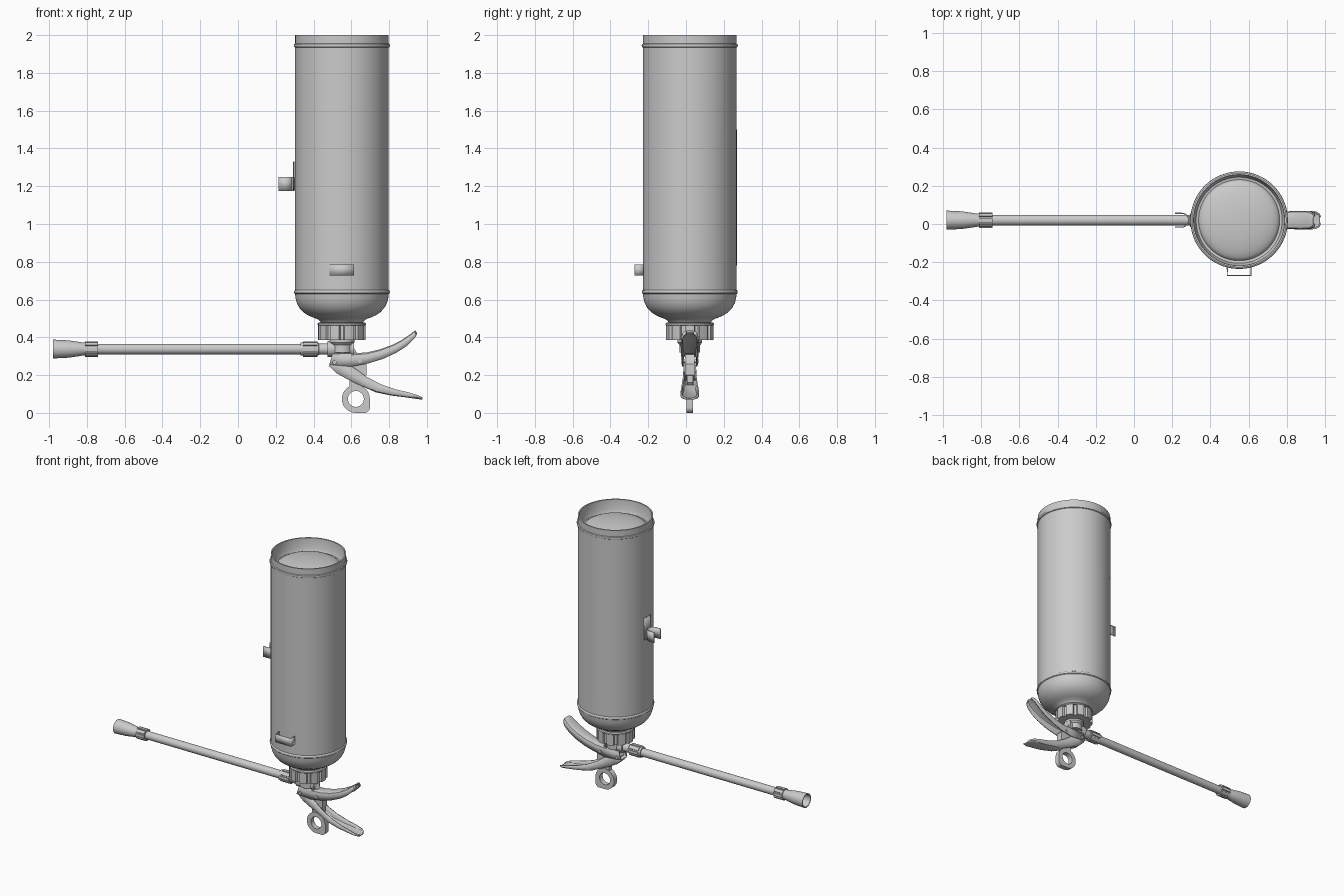
import bpy, bmesh
from math import sin, cos, pi, radians
from mathutils import Matrix, Vector

if "Cube" in bpy.data.objects:
    bpy.data.objects.remove(bpy.data.objects["Cube"])

CX, CY, R = 0.55, 0.02, 0.248        # tank axis and radius
HZ = 0.338                           # hose height
grey = bpy.data.materials.new("painted grey")
grey.diffuse_color = (0.6, 0.6, 0.6, 1)
grey.use_nodes = True
grey.node_tree.nodes["Principled BSDF"].inputs["Base Color"].default_value = grey.diffuse_color


def make(name, verts, faces, matrix=None):
    bm = bmesh.new()
    vs = [bm.verts.new(v) for v in verts]
    for f in faces:
        bm.faces.new([vs[i] for i in f])
    bmesh.ops.remove_doubles(bm, verts=bm.verts, dist=1e-6)
    bmesh.ops.recalc_face_normals(bm, faces=bm.faces)
    if matrix:
        bm.transform(matrix)
    me = bpy.data.meshes.new(name)
    bm.to_mesh(me)
    bm.free()
    me.materials.append(grey)
    ob = bpy.data.objects.new(name, me)
    bpy.context.collection.objects.link(ob)
    return ob


UP = Matrix.Translation((CX, CY, 0))
ALONG_X = Matrix.Translation((0, CY, HZ)) @ Matrix.Rotation(pi / 2, 4, 'Y')


def lathe(name, profile, matrix=UP, n=64):
    """Spin (radius, height) points around the local z axis."""
    m = len(profile)
    verts = [(r * cos(2 * pi * i / n), r * sin(2 * pi * i / n), z)
             for i in range(n) for r, z in profile]
    faces = []
    for i in range(n):
        a, b = i * m, (i + 1) % n * m
        for j in range(m - 1):
            faces.append((a + j, b + j, b + j + 1, a + j + 1))
    ob = make(name, verts, faces, matrix)
    return ob


def prism(name, pts, lo, hi, matrix=None):
    """Extrude a flat outline along local z."""
    n = len(pts)
    verts = [(x, y, z) for z in (lo, hi) for x, y in pts]
    faces = [tuple(range(n)), tuple(range(n, 2 * n))]
    faces += [(i, (i + 1) % n, n + (i + 1) % n, n + i) for i in range(n)]
    return make(name, verts, faces, matrix)


def gear(name, teeth, r_in, r_out, lo, hi, matrix=UP):
    """Ribbed grip ring."""
    pts = []
    for t in range(teeth):
        for f, r in ((-.32, r_out), (0, r_out), (.32, r_out), (.38, r_in), (.62, r_in)):
            a = 2 * pi * (t + f) / teeth
            pts.append((r * cos(a), r * sin(a)))
    return prism(name, pts, lo, hi, matrix)


def thicken(ob, t, offset=-1):
    m = ob.modifiers.new("thickness", 'SOLIDIFY')
    m.thickness, m.offset = t, offset


def wall_patch(name, a0, a1, z0, z1, r, n=24):
    """Thin curved plate lying on the tank wall."""
    verts = []
    for i in range(n + 1):
        a = radians(a0 + (a1 - a0) * i / n)
        verts += [(CX + r * cos(a), CY + r * sin(a), z) for z in (z0, z1)]
    return make(name, verts, [(2 * i, 2 * i + 2, 2 * i + 3, 2 * i + 1) for i in range(n)])


SIDE = Matrix.Translation((0, CY, 0)) @ Matrix.Rotation(pi / 2, 4, 'X')   # outline in x-z

# Tank: rounded shoulder, beads, straight wall, open skirt and inner dome
profile = [(0, .47), (.105, .47), (.118, .488), (.13, .497), (.155, .506), (.18, .517),
           (.205, .534), (.225, .556), (.238, .58), (.245, .605), (.248, .63),
           (.253, .634), (.254, .641), (.252, .647), (R, .65), (R, 1.935), (.253, 1.938),
           (.255, 1.945), (.253, 1.952), (.247, 1.955), (.247, 2.0), (.238, 2.0),
           (.235, 1.93), (.225, 1.908), (.212, 1.905)]
profile += [(.212 * cos(t * pi / 16), 1.905 + .05 * sin(t * pi / 16)) for t in range(1, 9)]
lathe("tank", profile, n=96)

# Seam strip on the front and label sheet on the back
wall_patch("tank_seam", -90.6, -89.4, .66, 1.93, R + .0015, 2)
wall_patch("label_sheet", 40, 140, .78, 1.5, R + .001, 40)

# Threaded collar and neck
lathe("collar_flange", [(0, .462), (.124, .462), (.128, .466), (.128, .472), (.122, .478), (0, .478)])
gear("collar_grip", 10, .112, .126, .385, .464)
lathe("neck", [(0, .39), (.066, .39), (.066, .372), (.055, .36), (.055, .32), (0, .32)])

# Valve: side boss, block between the levers, lower stem
lathe("valve_boss", [(0, .46), (.03, .46), (.03, .475), (.042, .475), (.042, .535), (.036, .54),
                     (.036, .60), (.042, .60), (.042, .615), (0, .615)], ALONG_X, 32)
prism("valve_block", [(.53, .35), (.61, .35), (.64, .30), (.68, .26), (.68, .20),
                      (.63, .17), (.56, .20), (.53, .26)], -.024, .024, SIDE)

# Hose with its fittings
lathe("hose", [(0, -.76), (.028, -.76), (.028, .36), (0, .36)], ALONG_X, 32)
lathe("hose_coupling", [(0, .33), (.035, .33), (.035, .425), (.03, .43), (.03, .47), (0, .47)], ALONG_X, 32)
for nm, x0, x1 in (("hose_nut", .345, .42), ("nozzle_nut", -.81, -.74)):
    gear(nm, 8, .034, .041, x0, x1, ALONG_X)
lathe("nozzle", [(0, -.74), (.032, -.74), (.034, -.82), (.036, -.83), (.046, -.90), (.05, -.98),
                 (.043, -.98), (.037, -.91), (.022, -.85), (0, -.85)], ALONG_X, 32)


def lever(name, stations):
    """Channel-shaped grip; stations are x1, closed edge z, x2, open edge z, half width."""
    verts, faces = [], []
    for xc, zc, xo, zo, w in stations:
        for s, f in ((-1, 1), (-1, .35), (-.9, .1), (-.7, 0), (.7, 0), (.9, .1), (1, .35), (1, 1)):
            verts.append((xc + (xo - xc) * f, CY + s * w, zc + (zo - zc) * f))
    for i in range(len(stations) - 1):
        for j in range(7):
            a = 8 * i + j
            faces.append((a, a + 1, a + 9, a + 8))
    thicken(make(name, verts, faces), .008, 0)


lever("carry_handle", [
    (.50, .312, .483, .255, .036), (.61, .312, .60, .245, .036), (.68, .316, .69, .262, .036),
    (.75, .332, .765, .285, .04), (.82, .357, .838, .318, .043), (.87, .383, .89, .352, .044),
    (.91, .41, .925, .385, .043), (.932, .428, .942, .408, .034), (.938, .433, .946, .418, .02)])
lever("squeeze_lever", [
    (.483, .252, .50, .285, .03), (.525, .212, .55, .282, .03), (.58, .182, .62, .235, .03),
    (.65, .148, .68, .192, .032), (.73, .113, .755, .152, .038), (.81, .096, .83, .126, .043),
    (.89, .086, .905, .108, .045), (.94, .079, .948, .095, .043), (.965, .075, .968, .086, .032),
    (.974, .074, .974, .081, .018)])

# Pivot and locking pins across the levers
for nm, x, z, r, h in (("pivot_pin", .512, .268, .011, .043), ("lock_pin", .645, .275, .01, .045)):
    lathe(nm, [(0, -h), (r, -h), (r, h), (0, h)], Matrix.Translation((x, 0, z)) @ SIDE, 16)

# Pull ring with one squared lower corner, and its shank
n, rr, ri = 64, .074, .042
outer, verts, faces = [], [], []
for i in range(n):
    a = 2 * pi * i / n
    c, s = cos(a), sin(a)
    ro = min(rr / max(abs(c), abs(s)), .092) if c > 0 and s < 0 else rr
    verts += [(r * c, r * s, z) for r, z in ((ro, -.018), (ro, .018), (ri, .018), (ri, -.018))]
    for j in range(4):
        k = (j + 1) % 4
        b = (i + 1) % n * 4
        faces.append((4 * i + j, b + j, b + k, 4 * i + k))
make("pull_ring", verts, faces, Matrix.Translation((.624, 0, rr)) @ SIDE)
prism("ring_shank", [(.59, .138), (.655, .138), (.675, .16), (.675, .22), (.59, .22)], -.016, .016, SIDE)

# Hose clip on the side: wall plate and open U-shaped gripper
wall_patch("clip_plate", 172, 188, 1.175, 1.33, R + .005, 8)
thicken(bpy.data.objects["clip_plate"], .006)
path = [(.215, .036)] + [(.25 + .036 * cos(t), .036 * sin(t))
                         for t in [pi / 2 - pi * i / 12 for i in range(13)]] + [(.215, -.036)]
clip = make("hose_clip", [(x, CY + y, z) for x, y in path for z in (1.175, 1.25)],
            [(2 * i, 2 * i + 2, 2 * i + 3, 2 * i + 1) for i in range(len(path) - 1)])
thicken(clip, .006, 0)
prism("clip_base", [(.283, -.02), (.306, -.02), (.306, .02), (.283, .02)], 1.18, 1.245,
      Matrix.Translation((0, CY, 0)))

# Hat-shaped strap bracket low on the front
hat = [(-.062, -.225), (-.062, -.27), (.062, -.27), (.062, -.225)]
strap = make("strap_bracket", [(CX + x, y, z) for x, y in hat for z in (.727, .785)],
             [(2 * i, 2 * i + 2, 2 * i + 3, 2 * i + 1) for i in range(3)])
thicken(strap, .006, 0)

# Smooth round surfaces, keep edges sharp
for ob in bpy.data.objects:
    ob.select_set(True)
bpy.context.view_layer.objects.active = bpy.data.objects["tank"]
bpy.ops.object.shade_smooth_by_angle(angle=radians(35))
